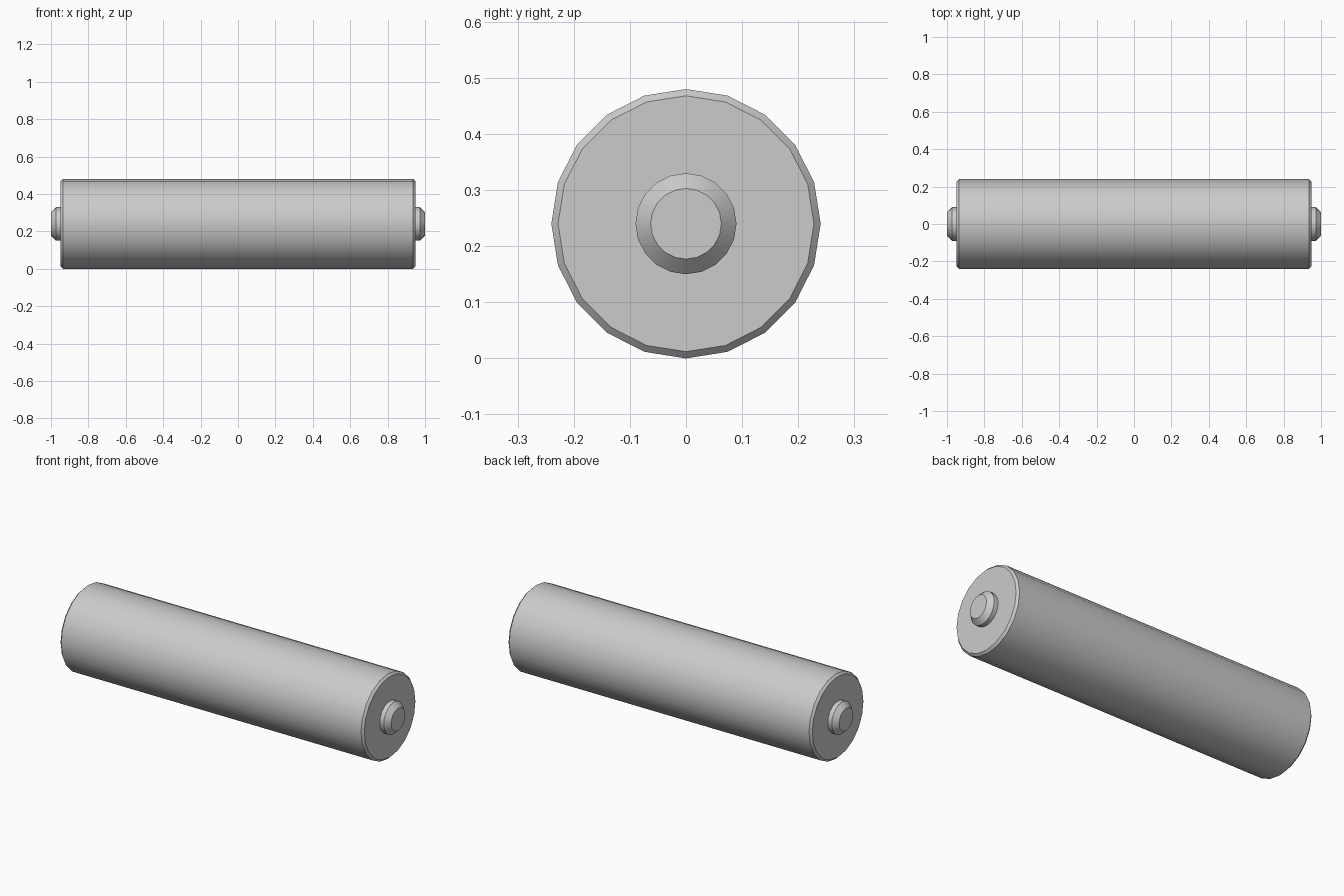
import bpy, bmesh
from math import cos, sin, pi, radians

if "Cube" in bpy.data.objects:
    bpy.data.objects.remove(bpy.data.objects["Cube"])

SIDES = 20
AXIS_Z = 0.24


def lathe(name, profile):
    """Closed solid turned about the x axis from (x, radius) points."""
    bm = bmesh.new()
    rings = [[bm.verts.new((x, r * cos(2 * pi * i / SIDES), r * sin(2 * pi * i / SIDES)))
              for i in range(SIDES)] for x, r in profile]
    for a, b in zip(rings, rings[1:]):
        for i in range(SIDES):
            j = (i + 1) % SIDES
            bm.faces.new((a[i], a[j], b[j], b[i]))
    bm.faces.new(rings[0])
    bm.faces.new(rings[-1])
    bmesh.ops.recalc_face_normals(bm, faces=bm.faces)
    mesh = bpy.data.meshes.new(name)
    bm.to_mesh(mesh)
    bm.free()
    obj = bpy.data.objects.new(name, mesh)
    obj.location.z = AXIS_Z
    bpy.context.collection.objects.link(obj)
    bpy.ops.object.select_all(action='DESELECT')
    obj.select_set(True)
    bpy.context.view_layer.objects.active = obj
    bpy.ops.object.shade_smooth_by_angle(angle=radians(30))
    return obj


# Main roller with small chamfers on both rims
lathe("roller_body", [(-0.948, 0.228), (-0.936, 0.24), (0.936, 0.24), (0.948, 0.228)])

# Chamfered axle stub at each end
for side, label in ((-1, "left"), (1, "right")):
    lathe(label + "_axle_stub",
          [(side * 0.94, 0.09), (side * 0.973, 0.09), (side * 1.0, 0.063)])
